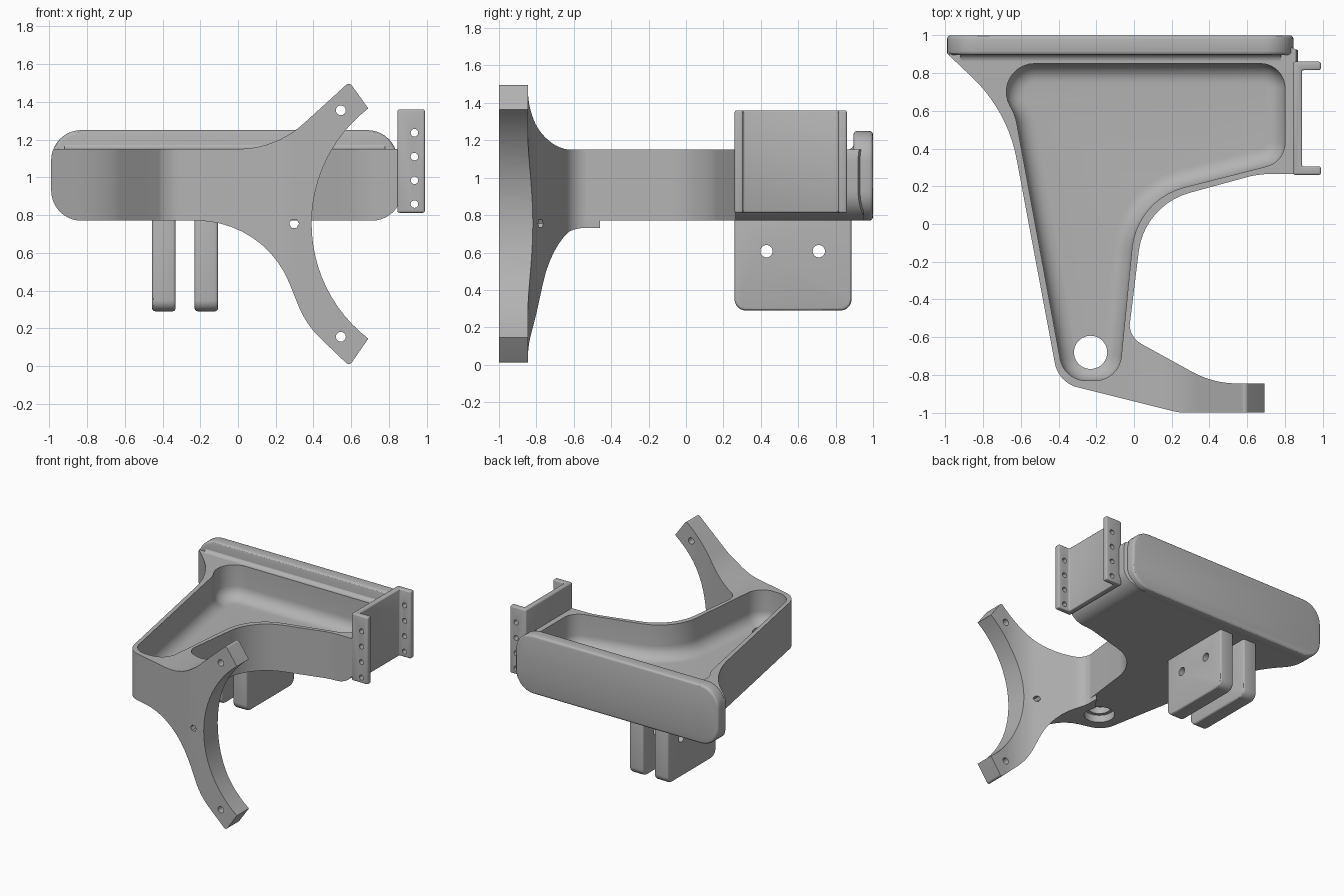
import bpy, bmesh, math
from mathutils import Vector

cube = bpy.data.objects.get("Cube")
if cube:
    bpy.data.objects.remove(cube)

grey = bpy.data.materials.new("plain_grey")
grey.use_nodes = True
colour = (0.45, 0.45, 0.45, 1)
grey.diffuse_color = colour
grey.node_tree.nodes["Principled BSDF"].inputs["Base Color"].default_value = colour


def rounded(points, steps=10):
    """Polygon from (u, v, radius) corners; the radius is optional."""
    out = []
    for i, p in enumerate(points):
        corner = Vector(p[:2])
        radius = p[2] if len(p) > 2 else 0
        if not radius:
            out.append(corner)
            continue
        a = (Vector(points[i - 1][:2]) - corner).normalized()
        b = (Vector(points[(i + 1) % len(points)][:2]) - corner).normalized()
        half = a.angle(b) / 2
        centre = corner + (a + b).normalized() * radius / math.sin(half)
        start = corner + a * radius / math.tan(half) - centre
        end = corner + b * radius / math.tan(half) - centre
        sweep = math.pi - 2 * half
        for k in range(steps + 1):
            t = k / steps
            arc = start * math.sin((1 - t) * sweep) + end * math.sin(t * sweep)
            out.append(centre + arc / math.sin(sweep))
    return out


def prism(name, points, axis, low, high, floor_bevel=0):
    """Extrude a 2D polygon along an axis between two positions."""
    place = {"x": lambda u, v, d: (d, u, v),
             "y": lambda u, v, d: (u, d, v),
             "z": lambda u, v, d: (u, v, d)}[axis]
    bm = bmesh.new()
    base = bm.faces.new([bm.verts.new(place(p[0], p[1], low)) for p in points])
    top = bmesh.ops.extrude_face_region(bm, geom=[base], use_keep_orig=True)["geom"]
    shift = Vector(place(0, 0, high - low))
    bmesh.ops.translate(bm, vec=shift, verts=[g for g in top if isinstance(g, bmesh.types.BMVert)])
    bmesh.ops.recalc_face_normals(bm, faces=bm.faces)
    if floor_bevel:
        bmesh.ops.bevel(bm, geom=list(base.edges), offset=floor_bevel, segments=8,
                        profile=0.5, affect="EDGES", clamp_overlap=False)
    mesh = bpy.data.meshes.new(name)
    bm.to_mesh(mesh)
    bm.free()
    mesh.materials.append(grey)
    obj = bpy.data.objects.new(name, mesh)
    bpy.context.collection.objects.link(obj)
    return obj


def rod(u, v, radius, axis, low, high, sides=32):
    ring = [(u + radius * math.cos(2 * math.pi * k / sides),
             v + radius * math.sin(2 * math.pi * k / sides)) for k in range(sides)]
    return prism("cutter", ring, axis, low, high)


def apply(obj, mod):
    bpy.context.view_layer.objects.active = obj
    bpy.ops.object.modifier_apply(modifier=mod.name)


def combine(obj, other, operation):
    mod = obj.modifiers.new("combine", "BOOLEAN")
    mod.operation = operation
    mod.solver = "EXACT"
    mod.object = other
    apply(obj, mod)
    bpy.data.objects.remove(other)


def soften(obj, width):
    mod = obj.modifiers.new("soften", "BEVEL")
    mod.width = width
    mod.segments = 3
    mod.limit_method = "ANGLE"
    mod.angle_limit = math.radians(40)
    apply(obj, mod)


# Tray block, trimmed to the rounded ends of the back plate
body = prism("tray_and_yoke", rounded([
    (-1.04, 0.95), (-0.67, 0.6, 0.8), (-0.4, -0.84, 0.16), (-0.05, -0.9275),
    (-0.05, -0.75), (-0.022, -0.53), (0.055, 0.1, 0.37), (0.66, 0.265, 0.5),
    (0.87, 0.265), (0.87, 0.92), (0.8, 0.95)]), "z", 0.7, 1.15)
combine(body, prism("trim", rounded([
    (-0.99, 0.77, 0.16), (0.87, 0.77, 0.16), (0.87, 1.25, 0.16), (-0.99, 1.25, 0.16)]),
    "y", -1.2, 1.2), "INTERSECT")

# Forked yoke: front profile crossed with its plan shape
inner_arc = []
for k in range(25):
    a = math.radians(127.6 + k * 104.8 / 24)
    inner_arc.append((1.16 + 0.77 * math.cos(a), 0.755 + 0.77 * math.sin(a)))
yoke = prism("yoke", rounded(
    [(-0.25, 1.15), (0.2, 1.15, 0.52), (0.59, 1.505, 0.02)] + inner_arc +
    [(0.59, 0.0, 0.02), (0.36, 0.22, 0.5), (0.14, 0.77, 0.53), (-0.25, 0.77)]),
    "y", -1.2, -0.3)
combine(yoke, prism("plan", rounded([
    (-0.2, -0.89), (0.24, -1, 0.3), (0.72, -1), (0.72, -0.845), (0.42, -0.845, 0.5),
    (-0.025, -0.6, 0.12), (-0.021, -0.46), (-0.2, -0.7)]), "z", -0.1, 1.6), "INTERSECT")
combine(body, yoke, "UNION")

# Pocket with a filleted floor
combine(body, prism("pocket", rounded([
    (-0.79, 0.85, 0.15), (0.8, 0.85, 0.13), (0.8, 0.33, 0.13), (0.015, 0.13, 0.37),
    (-0.08, -0.83, 0.14), (-0.37, -0.83, 0.14), (-0.63, 0.58, 0.25)]),
    "z", 0.88, 1.4, floor_bevel=0.1), "DIFFERENCE")

# Pivot hole with counterbore, and yoke fixing holes
combine(body, rod(-0.23, -0.68, 0.088, "z", 0.5, 1.1, 40), "DIFFERENCE")
combine(body, rod(-0.23, -0.68, 0.115, "z", 0.5, 0.83, 40), "DIFFERENCE")
for x, z, sides in ((0.545, 1.355, 24), (0.545, 0.155, 24), (0.297, 0.755, 6)):
    combine(body, rod(x, z, 0.026, "y", -1.1, -0.5, sides), "DIFFERENCE")

# Back plate
plate = prism("back_plate", rounded([
    (-0.99, 0.77, 0.16), (0.845, 0.77, 0.16), (0.845, 1.25, 0.16), (-0.99, 1.25, 0.16)]),
    "y", 0.895, 1)
soften(plate, 0.02)

# Fillet where the tray rim meets the plate
fillet = prism("plate_fillet", rounded([
    (0.855, 1.14), (0.855, 1.15), (0.9, 1.15, 0.04), (0.9, 1.2), (0.93, 1.2),
    (0.93, 1.14)]), "x", -0.92, 0.78)

# Channel bracket on the side
bracket = prism("side_bracket", [
    (0.845, 0.26), (0.99, 0.26), (0.99, 0.305), (0.89, 0.305),
    (0.89, 0.815), (0.99, 0.815), (0.99, 0.86), (0.845, 0.86)], "z", 0.812, 1.36)
soften(bracket, 0.01)
for k in range(4):
    combine(bracket, rod(0.935, 0.858 + k * 0.126, 0.02, "y", 0.2, 0.95, 20), "DIFFERENCE")

# Pair of hanging lugs
lugs = []
for name, left in (("right_lug", -0.455), ("left_lug", -0.23)):
    lug = prism(name, rounded([
        (0.26, 0.29, 0.06), (0.885, 0.29, 0.06), (0.885, 0.82), (0.26, 0.82)]),
        "x", left, left + 0.124)
    soften(lug, 0.015)
    for y in (0.43, 0.71):
        combine(lug, rod(y, 0.607, 0.033, "x", -0.6, 0.1, 24), "DIFFERENCE")
    lugs.append(lug)

# Smooth shading with crisp edges
bpy.ops.object.select_all(action="DESELECT")
for obj in [body, plate, fillet, bracket] + lugs:
    obj.select_set(True)
bpy.context.view_layer.objects.active = body
bpy.ops.object.shade_smooth_by_angle(angle=math.radians(30))
